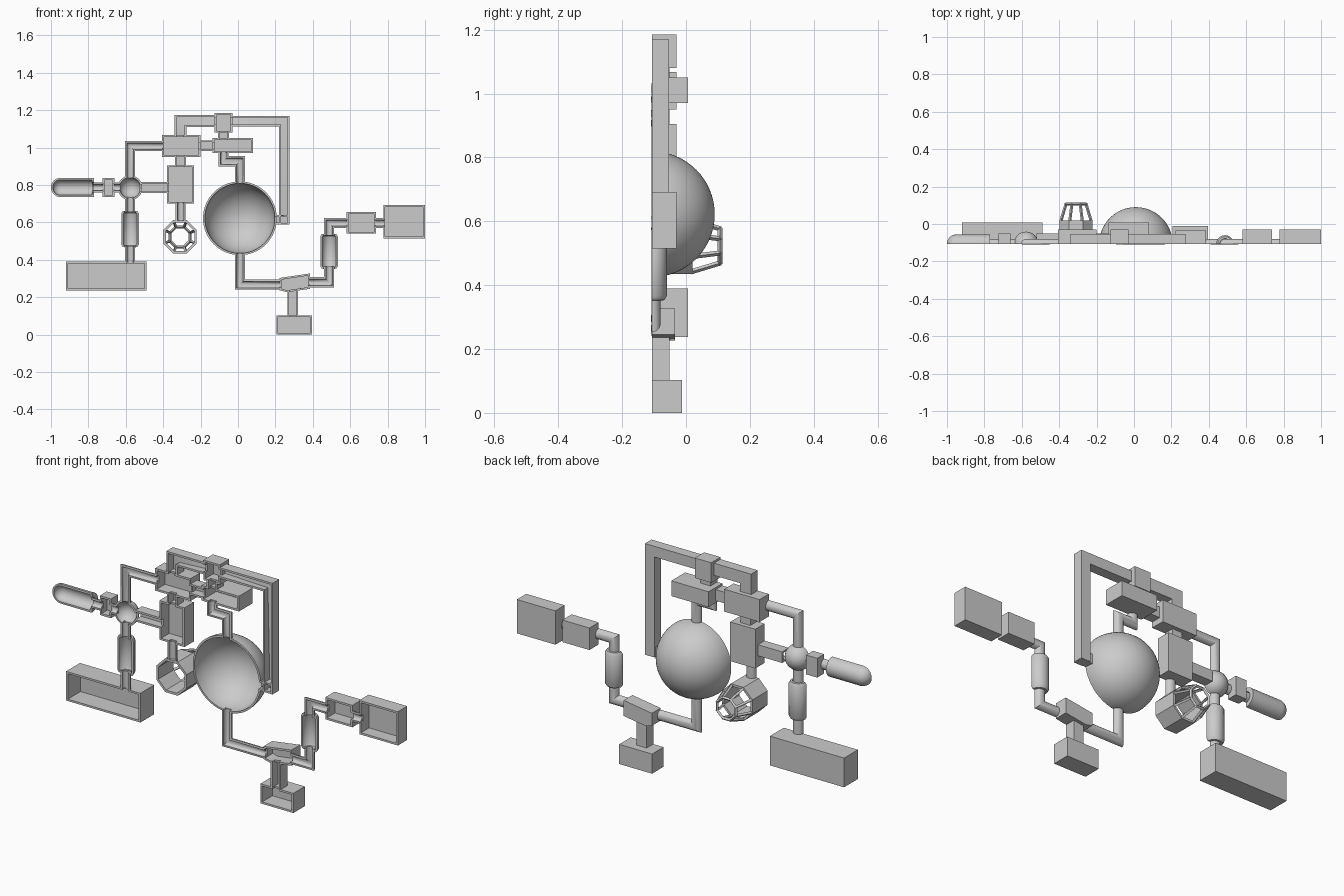
import bpy, bmesh
from math import sin, cos, pi
from mathutils import Vector, Matrix

if "Cube" in bpy.data.objects:
    bpy.data.objects.remove(bpy.data.objects["Cube"])

F = -0.107      # open front plane
T = 0.01        # wall thickness
R = 0.027       # pipe radius


def finish(name, bm, thick=T, offset=-1, notches=()):
    """Turn an open surface into a thin shell and cut passages in its rim."""
    bmesh.ops.remove_doubles(bm, verts=bm.verts, dist=1e-5)
    bmesh.ops.recalc_face_normals(bm, faces=bm.faces)
    if sum(f.normal.y * f.calc_area() for f in bm.faces) < 0:
        bmesh.ops.reverse_faces(bm, faces=bm.faces)
    me = bpy.data.meshes.new(name)
    bm.to_mesh(me)
    bm.free()
    ob = bpy.data.objects.new(name, me)
    bpy.context.collection.objects.link(ob)
    bpy.ops.object.select_all(action='DESELECT')
    bpy.context.view_layer.objects.active = ob
    ob.select_set(True)
    if thick:
        m = ob.modifiers.new("wall", 'SOLIDIFY')
        m.thickness, m.offset, m.use_even_offset = thick, offset, True
        bpy.ops.object.modifier_apply(modifier=m.name)
    if notches:
        cb = bmesh.new()
        for x, z in notches:
            bmesh.ops.create_cube(cb, size=0.036, matrix=Matrix.Translation((x, F, z)))
        cm = bpy.data.meshes.new("passage_cutter")
        cb.to_mesh(cm)
        cb.free()
        cutter = bpy.data.objects.new("passage_cutter", cm)
        bpy.context.collection.objects.link(cutter)
        cutter.hide_render = True
        m = ob.modifiers.new("passages", 'BOOLEAN')
        m.object, m.operation, m.solver = cutter, 'DIFFERENCE', 'EXACT'
        bpy.ops.object.modifier_apply(modifier=m.name)
        bpy.data.objects.remove(cutter)
    bpy.ops.object.shade_smooth_by_angle(angle=0.6)
    return ob


def skin(bm, rows):
    rows = [[bm.verts.new(p) for p in row] for row in rows]
    for a, b in zip(rows, rows[1:]):
        for i in range(len(a) - 1):
            bm.faces.new((a[i], a[i + 1], b[i + 1], b[i]))


def tray(name, pts, back, notches=()):
    """Open-front housing from an outline in x, z."""
    bm = bmesh.new()
    front = [bm.verts.new((x, F, z)) for x, z in pts]
    rear = [bm.verts.new((x, back, z)) for x, z in pts]
    bm.faces.new(rear)
    n = len(pts)
    for i in range(n):
        j = (i + 1) % n
        bm.faces.new((front[i], front[j], rear[j], rear[i]))
    return finish(name, bm, notches=notches)


def box(name, x0, x1, z0, z1, back, notches=()):
    return tray(name, [(x0, z0), (x1, z0), (x1, z1), (x0, z1)], back, notches)


def arc(r, n=16):
    return [(r * cos(pi * i / n), r * sin(pi * i / n)) for i in range(n + 1)]


def square(w, d):
    return [(w, 0), (w, d), (-w, d), (-w, 0)]


def sweep(name, path, profile):
    """Half channel along an x, z path with mitred corners."""
    P = [Vector(p) for p in path]
    D = [(b - a).normalized() for a, b in zip(P, P[1:])]
    rows = []
    for i, p in enumerate(P):
        a, b = D[max(i - 1, 0)], D[min(i, len(D) - 1)]
        na, nb = Vector((-a.y, a.x)), Vector((-b.y, b.x))
        m = (na + nb).normalized()
        m /= m.dot(na)
        rows.append([(p.x + m.x * s, F + d, p.y + m.y * s) for s, d in profile])
    bm = bmesh.new()
    skin(bm, rows)
    return finish(name, bm)


def turned(name, origin, along, stations):
    """Half of a turned body: stations are (distance, radius)."""
    o, d = Vector(origin), Vector(along)
    n = Vector((-d.y, d.x))
    rows = []
    for t, r in stations:
        c = o + d * t
        rows.append([(c.x + n.x * s, F + y, c.y + n.y * s) for s, y in arc(r, 20)])
    bm = bmesh.new()
    skin(bm, rows)
    return finish(name, bm)


def dome(name, x, z, r, seg, notches):
    bm = bmesh.new()
    M = Matrix.Translation((x, F, z)) @ Matrix.Rotation(pi / 2, 4, 'X')
    bmesh.ops.create_uvsphere(bm, u_segments=seg, v_segments=seg // 2, radius=r, matrix=M)
    bmesh.ops.delete(bm, geom=[v for v in bm.verts if v.co.y < F - 1e-4], context='VERTS')
    return finish(name, bm, notches=notches)


# domes
dome("main_dome", 0.01, 0.622, 0.197, 64,
     [(0.01, 0.815), (0.01, 0.43), (0.203, 0.615)])
dome("junction_dome", -0.577, 0.785, 0.066, 32,
     [(-0.577, 0.85), (-0.577, 0.72), (-0.642, 0.785), (-0.512, 0.785)])

# upper housings
box("top_housing", -0.125, -0.03, 1.08, 1.185, -0.03,
    [(-0.12, 1.142), (-0.035, 1.142), (-0.077, 1.085)])
box("upper_left_housing", -0.405, -0.2, 0.95, 1.067, -0.03,
    [(-0.4, 1.008), (-0.205, 1.01), (-0.31, 1.062), (-0.307, 0.955)])
box("upper_centre_housing", -0.135, 0.08, 0.97, 1.05, 0.007,
    [(-0.13, 1.01), (-0.077, 1.045), (-0.077, 0.975)])
box("middle_left_housing", -0.38, -0.235, 0.7, 0.905, -0.03,
    [(-0.375, 0.787), (-0.307, 0.9), (-0.307, 0.705)])

# lower and right housings
box("long_left_housing", -0.92, -0.49, 0.237, 0.39, 0.007, [(-0.577, 0.385)])
box("small_left_housing", -0.725, -0.66, 0.737, 0.838, -0.05,
    [(-0.72, 0.787), (-0.665, 0.787)])
tray("sloped_housing", [(0.222, 0.237), (0.262, 0.227), (0.385, 0.245), (0.385, 0.327), (0.222, 0.303)],
     -0.035, [(0.226, 0.27), (0.381, 0.28), (0.293, 0.234)])
box("base_housing", 0.205, 0.395, 0.0, 0.103, -0.012, [(0.293, 0.098)])
box("right_inner_housing", 0.58, 0.737, 0.54, 0.655, -0.03,
    [(0.585, 0.597), (0.732, 0.597)])
box("right_end_housing", 0.777, 1.0, 0.515, 0.692, -0.03, [(0.782, 0.597)])

# square channels
ch = square(0.029, 0.055)
sweep("frame_left", [(-0.308, 1.065), (-0.308, 1.142), (-0.122, 1.142)], square(0.032, 0.054))
sweep("frame_right", [(-0.033, 1.142), (0.247, 1.142), (0.247, 0.59)], square(0.028, 0.054))
box("frame_foot", 0.22, 0.274, 0.588, 0.64, F + 0.053, [(0.224, 0.615)])
sweep("dome_link", [(0.198, 0.615), (0.224, 0.615)], square(0.025, 0.045))
for name, a, b in (
        ("top_link", (-0.077, 1.082), (-0.077, 1.048)),
        ("upper_link", (-0.203, 1.01), (-0.133, 1.01)),
        ("drop_link", (-0.307, 0.953), (-0.307, 0.903)),
        ("junction_link", (-0.52, 0.787), (-0.378, 0.787)),
        ("base_link", (0.293, 0.1), (0.293, 0.236))):
    sweep(name, [a, b], ch)

# round pipes
for name, path in (
        ("dome_top_pipe", [(-0.077, 0.973), (-0.077, 0.927), (0.01, 0.927), (0.01, 0.81)]),
        ("dome_bottom_pipe", [(0.01, 0.434), (0.01, 0.267), (0.225, 0.267)]),
        ("upper_left_pipe", [(-0.403, 1.008), (-0.577, 1.008), (-0.577, 0.84)]),
        ("left_valve_top_pipe", [(-0.577, 0.73), (-0.577, 0.655)]),
        ("left_valve_bottom_pipe", [(-0.577, 0.475), (-0.577, 0.388)]),
        ("cage_pipe", [(-0.307, 0.703), (-0.307, 0.605)]),
        ("capsule_neck", [(-0.775, 0.787), (-0.722, 0.787)]),
        ("small_housing_neck", [(-0.663, 0.787), (-0.632, 0.787)]),
        ("right_lower_pipe", [(0.383, 0.28), (0.487, 0.28), (0.487, 0.365)]),
        ("right_upper_pipe", [(0.487, 0.53), (0.487, 0.597), (0.583, 0.597)]),
        ("right_end_neck", [(0.734, 0.597), (0.78, 0.597)])):
    sweep(name, path, arc(R))

# thick pipe sections with tapered ends
for name, x, z, h in (("left_valve", -0.577, 0.467, 0.195), ("right_valve", 0.487, 0.352, 0.187)):
    turned(name, (x, z), (0, 1), [(0, R + 0.002), (0.001, 0.039), (0.014, 0.047),
                                  (h - 0.014, 0.047), (h - 0.001, 0.039), (h, R + 0.002)])

# rounded capsule at the far left
cap = [(0.05 * (1 - cos(pi / 2 * i / 8)), 0.051 * sin(pi / 2 * i / 8)) for i in range(9)]
turned("capsule", (-1.0, 0.787), (1, 0), cap + [(0.229, 0.051), (0.23, 0.029)])


# octagonal cage: tube body, tapering bars and end ring
def octagon(r, y):
    return [Vector((-0.31 + r * cos(pi / 8 + pi / 4 * i), y, 0.523 + r * sin(pi / 8 + pi / 4 * i)))
            for i in range(9)]


bm = bmesh.new()
skin(bm, [octagon(0.089, F), octagon(0.089, 0.02)])
finish("cage_body", bm, thick=0.012, offset=0)

bm = bmesh.new()
base, tip = octagon(0.088, 0.015), octagon(0.058, 0.107)
for i in range(8):
    for a, b in ((base[i], tip[i]), (tip[i], tip[i + 1])):
        d = b - a
        M = Matrix.Translation((a + b) / 2) @ d.to_track_quat('Z', 'Y').to_matrix().to_4x4()
        bmesh.ops.create_cone(bm, cap_ends=True, segments=4, radius1=0.008, radius2=0.008,
                              depth=d.length + 0.004, matrix=M)
finish("cage_bars", bm, thick=0)
